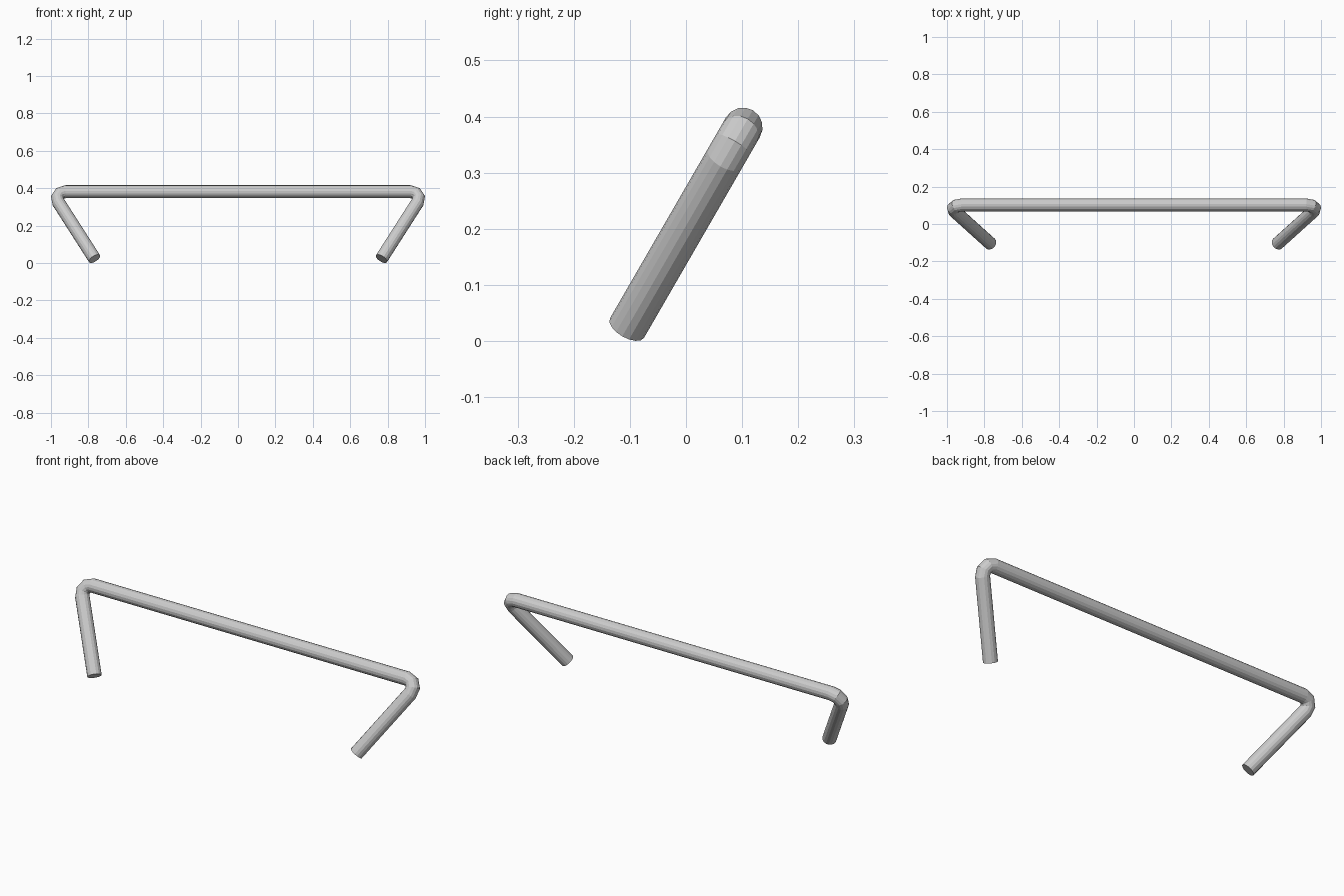
import bpy, bmesh
from math import sin, cos, pi, radians
from mathutils import Vector

if "Cube" in bpy.data.objects:
    bpy.data.objects.remove(bpy.data.objects["Cube"])

SIDES, STEPS = 16, 3            # tube sides, segments per bend
R, BEND = 0.035, 0.043          # tube radius, bend radius
TURN = radians(119)             # bar-to-leg bend angle
X = Vector((1, 0, 0))
UP = Vector((0, 0.5, 0.866))    # the handle plane leans back 30 degrees
SIDE = X.cross(UP)
CENTRE = Vector((0, 0.1015, 0.381)) - UP * BEND
BEND_X = 1.0 - (BEND + R) * cos(radians(10))

# Centre line with outward normals for the right half: bend, then leg
half = []
for i in range(STEPS + 1):
    a = TURN * i / STEPS
    n = X * sin(a) + UP * cos(a)
    half.append((CENTRE + X * BEND_X + n * BEND, n))
p, n = half[-1]
d = X * cos(TURN) - UP * sin(TURN)
half.append((p + d * ((p.z - 0.023) / -d.z), n))

# Mirror for the left half
flip = lambda v: Vector((-v.x, v.y, v.z))
path = [(flip(p), flip(n)) for p, n in reversed(half)] + half

# Sweep a round section along the path and cap the feet
bm = bmesh.new()
rings = []
for p, n in path:
    rings.append([bm.verts.new(p + (n * cos(t) + SIDE * sin(t)) * R)
                  for t in (2 * pi * k / SIDES for k in range(SIDES))])
for a, b in zip(rings, rings[1:]):
    for k in range(SIDES):
        j = (k + 1) % SIDES
        bm.faces.new((a[k], a[j], b[j], b[k]))
bm.faces.new(rings[0])
bm.faces.new(rings[-1])
bmesh.ops.recalc_face_normals(bm, faces=bm.faces)

mesh = bpy.data.meshes.new("bent_tube_handle")
bm.to_mesh(mesh)
bm.free()
obj = bpy.data.objects.new("bent_tube_handle", mesh)
bpy.context.collection.objects.link(obj)
